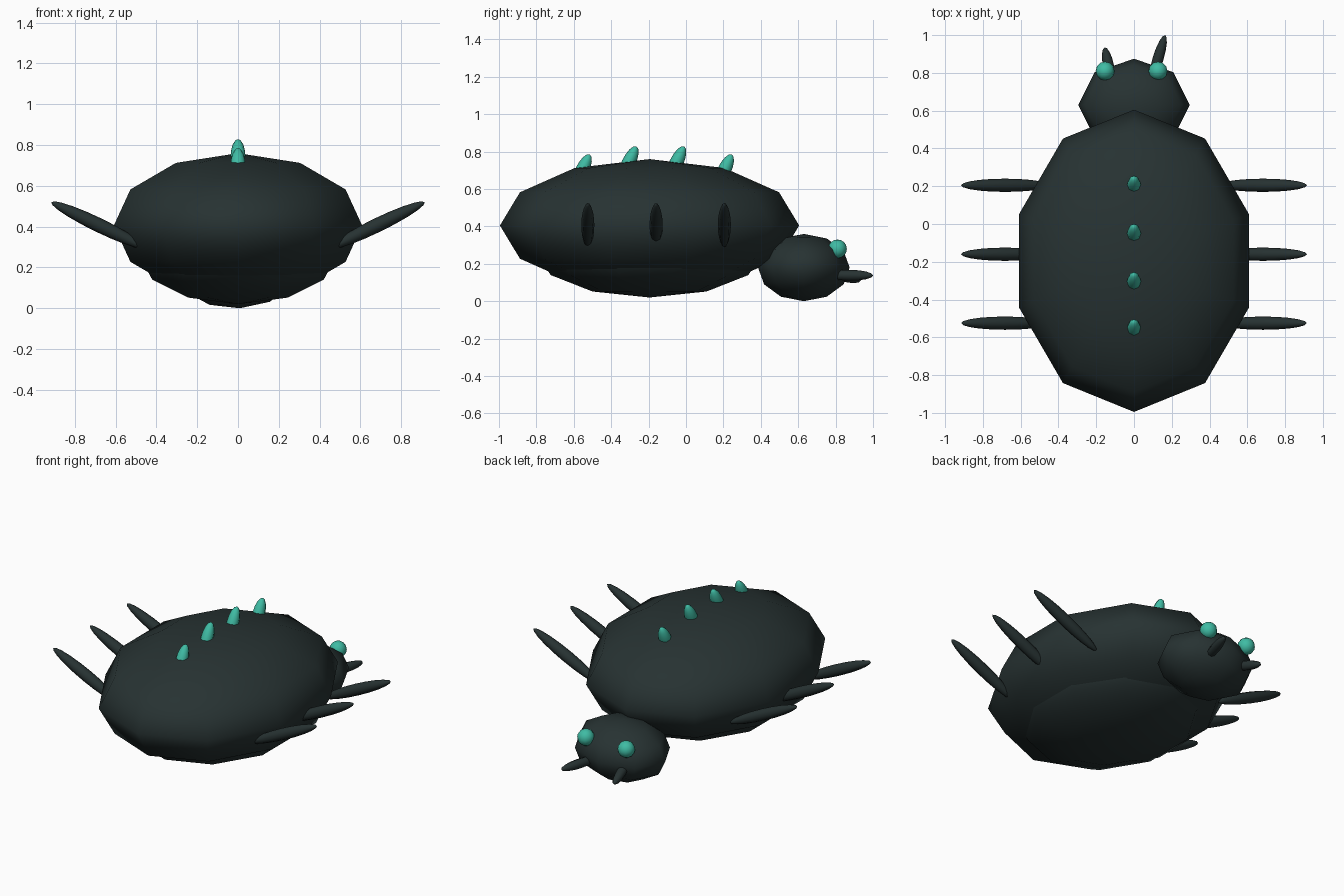
import bpy
from mathutils import Vector

cube = bpy.data.objects.get("Cube")
if cube:
    bpy.data.objects.remove(cube, do_unlink=True)


def material(name, color):
    mat = bpy.data.materials.new(name)
    mat.use_nodes = True
    mat.diffuse_color = color
    bsdf = mat.node_tree.nodes["Principled BSDF"]
    bsdf.inputs["Base Color"].default_value = color
    bsdf.inputs["Roughness"].default_value = 0.7
    return mat


shell = material("dark_shell", (0.02, 0.032, 0.032, 1))
teal = material("teal", (0.05, 0.5, 0.37, 1))


def ellipsoid(name, center, radii, mat, segments=10, rings=6, axis=None, roll=0):
    """Smooth low-poly ellipsoid; its z radius follows the axis when given."""
    bpy.ops.mesh.primitive_uv_sphere_add(segments=segments, ring_count=rings,
                                         radius=1, location=center)
    obj = bpy.context.object
    obj.name = name
    obj.scale = radii
    obj.rotation_euler = (0, roll, 0)
    if axis:
        obj.rotation_euler = Vector(axis).to_track_quat('Z', 'Y').to_euler()
    obj.data.materials.append(mat)
    bpy.ops.object.shade_smooth()
    return obj


def spindle(name, start, end, radius, mat, rings=8):
    """Long ellipsoid running between two points."""
    a, b = Vector(start), Vector(end)
    return ellipsoid(name, (a + b) / 2, (radius, radius, (b - a).length / 2),
                     mat, 8, rings, b - a)


# Body, belly and head
ellipsoid("body", (0, -0.195, 0.405), (0.64, 0.8, 0.355), shell)
ellipsoid("belly", (0, -0.195, 0.26), (0.51, 0.61, 0.24), shell)
ellipsoid("head", (0, 0.63, 0.18), (0.295, 0.245, 0.18), shell, 8, 6, roll=-0.05)

# Eyes
for side, x in (("right", -0.153), ("left", 0.127)):
    ellipsoid(side + "_eye", (x, 0.81, 0.28), (0.05, 0.05, 0.05), teal, 12, 8)

# Feelers, one longer than the other
spindle("left_feeler", (0.09, 0.75, 0.14), (0.165, 1.0, 0.138), 0.029, shell)
spindle("right_feeler", (-0.115, 0.74, 0.16), (-0.155, 0.935, 0.11), 0.029, shell)

# Three pairs of raised legs
for place, y in (("front", -0.525), ("middle", -0.16), ("back", 0.205)):
    for side, s in (("left", 1), ("right", -1)):
        spindle(f"{place}_{side}_leg", (s * 0.45, y, 0.295),
                (s * 0.915, y, 0.52), 0.035, shell, 10)

# Row of leaning spikes along the back
for i, (y, top) in enumerate(((-0.515, 0.785), (-0.265, 0.828),
                              (-0.01, 0.828), (0.245, 0.785))):
    spindle(f"back_spike_{i + 1}", (0, y - 0.085, top - 0.18), (0, y, top),
            0.037, teal)
